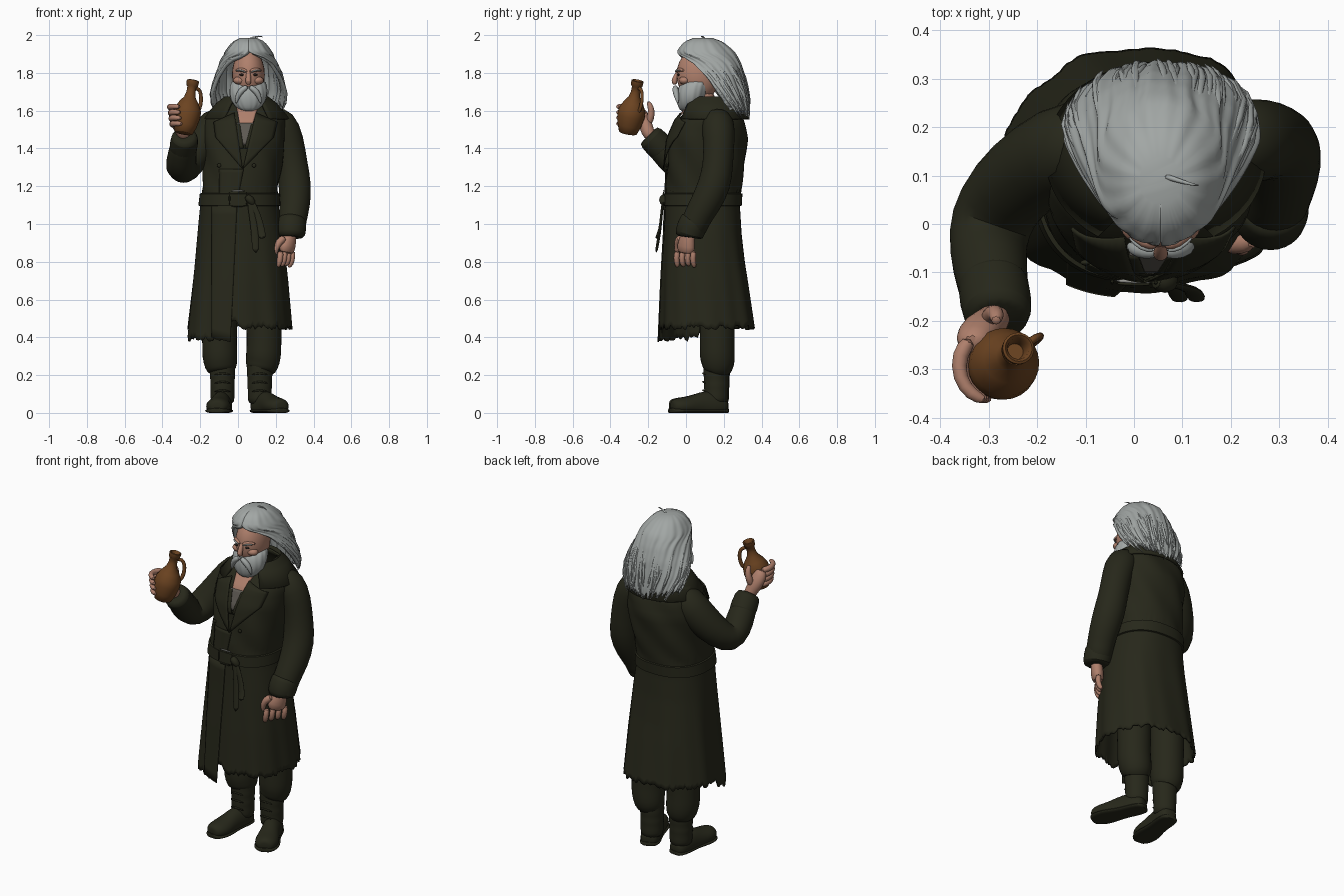
import bpy, bmesh, math, random
from mathutils import Vector as V
random.seed(4)

def material(name, c):
    m = bpy.data.materials.new(name)
    m.diffuse_color = (*c, 1)
    return m

CLOTH = material("dark olive cloth", (0.020, 0.0205, 0.0105))
HAIR = material("grey hair", (0.36, 0.385, 0.375))
SKIN = material("skin", (0.43, 0.215, 0.15))
CLAY = material("brown clay", (0.15, 0.057, 0.015))
SHIRT = material("grey shirt", (0.11, 0.10, 0.085))
METAL = material("buckle metal", (0.30, 0.30, 0.28))
DARK = material("dark eyes", (0.03, 0.02, 0.015))

def finish(name, verts, faces, mat, sub=0, thick=0, angle=60):
    me = bpy.data.meshes.new(name)
    me.from_pydata([tuple(v) for v in verts], [], faces)
    bm = bmesh.new(); bm.from_mesh(me)
    bmesh.ops.recalc_face_normals(bm, faces=bm.faces)
    bm.to_mesh(me); bm.free()
    me.materials.append(mat)
    ob = bpy.data.objects.new(name, me)
    bpy.context.collection.objects.link(ob)
    if thick:
        s = ob.modifiers.new("thickness", 'SOLIDIFY'); s.thickness = thick; s.offset = -1
    if sub:
        ob.modifiers.new("smooth", 'SUBSURF').levels = sub
        ob.modifiers["smooth"].render_levels = sub
    bpy.ops.object.select_all(action='DESELECT')
    ob.select_set(True); bpy.context.view_layer.objects.active = ob
    bpy.ops.object.shade_smooth_by_angle(angle=math.radians(angle))
    return ob

def grid(name, rows, mat, closed=True, caps=(False, False), **kw):
    """Skin equal-length rows of points into a quad surface."""
    n = len(rows[0]); verts = [p for r in rows for p in r]; faces = []
    for i in range(len(rows) - 1):
        for j in range(n if closed else n - 1):
            k = (j + 1) % n
            faces.append((i*n + j, i*n + k, i*n + n + k, i*n + n + j))
    if caps[0]: faces.append(tuple(range(n)))
    if caps[1]: faces.append(tuple(range(len(verts) - n, len(verts))))
    return finish(name, verts, faces, mat, **kw)

def tube(name, pts, radii, mat, n=12, sub=1, ref=None, floor=None, axis=None):
    """Tube along a path; each radius is a number or (along ref, across)."""
    pts = [V(p) for p in pts]; rows = []
    ref = V(ref) if ref else None
    for i, p in enumerate(pts):
        t = axis or (pts[min(i + 1, len(pts) - 1)] - pts[max(i - 1, 0)]).normalized()
        if ref is None: ref = V((0, 1, 0)) if abs(t.y) < 0.8 else V((0, 0, 1))
        ref = (ref - t * ref.dot(t)).normalized()
        b = t.cross(ref); r = radii[i]
        ra, rb = r if isinstance(r, tuple) else (r, r)
        row = [p + ref*ra*math.cos(a) + b*rb*math.sin(a) for a in (2*math.pi*k/n for k in range(n))]
        if floor is not None:
            for q in row: q.z = max(q.z, floor)
        rows.append(row)
    return grid(name, rows, mat, caps=(True, True), sub=sub)

def ball(name, c, s, mat, n=24):
    rows = [[(c[0] + s[0]*math.sin(a)*math.cos(b), c[1] + s[1]*math.sin(a)*math.sin(b), c[2] - s[2]*math.cos(a))
             for b in (2*math.pi*j/n for j in range(n))] for a in (math.pi*(i + .15)/(n/2 + .3) for i in range(n//2 + 1))]
    return grid(name, rows, mat, caps=(True, True))

def lerp_table(tab, z):
    tab = sorted(tab)
    z = min(max(z, tab[0][0]), tab[-1][0])
    for a, b in zip(tab, tab[1:]):
        if z <= b[0]:
            f = (z - a[0]) / (b[0] - a[0])
            return [p + (q - p)*f for p, q in zip(a[1:], b[1:])]

# ---- coat body: z, x min, x max, y front, y back
COAT = [(.36, -.278, .288, -.145, .36), (.70, -.24, .262, -.13, .325), (.95, -.215, .238, -.115, .295),
        (1.10, -.20, .215, -.11, .285), (1.18, -.19, .21, -.105, .29), (1.30, -.185, .23, -.10, .31),
        (1.45, -.185, .25, -.085, .325), (1.55, -.175, .255, -.045, .31), (1.62, -.13, .21, .01, .275),
        (1.67, -.05, .145, .05, .235)]
P = 2.35

def coat_pt(a, z, off=0):
    x0, x1, y0, y1 = lerp_table(COAT, z)
    c, s = math.cos(a), math.sin(a)
    fold = max(0, 1.05 - z)*.008*(math.sin(7*a + 1) + .6*math.sin(13*a + 3*z))
    fold += max(0, .8 - z)*.05*max(0, math.cos(a - 1.35))**8      # back pleat
    fold += .004*math.sin(6*a + 25*z)*(z > 1.17)
    return V(((x0 + x1)/2 + ((x1 - x0)/2 + off + fold)*math.copysign(abs(c)**(2/P), c),
              (y0 + y1)/2 + ((y1 - y0)/2 + off + fold)*math.copysign(abs(s)**(2/P), s), z))

N = 144
hems = []
for j in range(N):
    p = coat_pt(2*math.pi*j/N, .44)
    hem = .395 if p.y < .07 and p.x < -.07 else (.50 if p.y < 0 and p.x < 0 else .455)
    hems.append(hem + random.uniform(-.016, .012))
grid("coat_body", [[coat_pt(2*math.pi*j/N, hems[j] + (1.67 - hems[j])*i/44) for j in range(N)] for i in range(45)],
     CLOTH, thick=.012)

# ---- flat pieces laid on the coat front
def surf(x, z, off):
    x0, x1, y0, y1 = lerp_table(COAT, z)
    u = min(abs(x - (x0 + x1)/2) / ((x1 - x0)/2), .99)
    return V((x, (y0 + y1)/2 - ((y1 - y0)/2 + off)*(1 - u**P)**(1/P), z))

def patch(name, c, mat, off, n=8, thick=.006):
    c = [V(q) for q in c]
    rows = []
    for i in range(n + 1):
        a, b = c[0].lerp(c[3], i/n), c[1].lerp(c[2], i/n)
        rows.append([surf(*a.lerp(b, j/n), off) for j in range(n + 1)])
    return grid(name, rows, mat, closed=False, thick=thick)

patch("bare_chest", [(-.01, 1.63), (.11, 1.63), (.075, 1.52), (.01, 1.52)], SKIN, .012)
patch("shirt_front", [(-.01, 1.535), (.09, 1.535), (.05, 1.42), (.02, 1.42)], SHIRT, .014)
patch("right_lapel", [(-.02, 1.59), (-.13, 1.54), (-.12, 1.46), (.025, 1.29)], CLOTH, .022)
patch("left_lapel", [(.095, 1.59), (.21, 1.54), (.19, 1.46), (.025, 1.29)], CLOTH, .020)
patch("left_lapel_base", [(.07, 1.53), (.16, 1.53), (.12, 1.40), (.035, 1.40)], CLOTH, .016)
patch("right_lapel_base", [(.01, 1.53), (-.09, 1.53), (-.06, 1.40), (.03, 1.40)], CLOTH, .018)
patch("front_overlap", [(-.10, 1.29), (.03, 1.29), (.0, 1.14), (-.10, 1.14)], CLOTH, .009)
patch("skirt_overlap", [(-.14, 1.10), (-.005, 1.10), (-.04, .375), (-.14, .40)], CLOTH, .008, n=14)
for i, (x, z) in enumerate([(.085, 1.31), (-.10, 1.31)]):
    ball(f"button_{i}", surf(x, z, .010), (.011, .006, .011), CLOTH, 12)

# ---- turned-down collar
rows = []
for x, y, z, gap in [(.095, .10, 1.655, .5), (.115, .125, 1.675, .5), (.16, .155, 1.64, .55), (.228, .195, 1.56, .55)]:
    rows.append([(.045 + x*math.cos(a), .14 + y*math.sin(a), z)
                 for a in (-math.pi/2 + gap + (2*math.pi - 2*gap)*k/40 for k in range(41))])
grid("collar", rows, CLOTH, closed=False, thick=.012)

# ---- belt, buckle and hanging ends
grid("belt", [[coat_pt(2*math.pi*j/72, z, o) for j in range(72)] for z, o in
              [(1.095, .002), (1.098, .010), (1.16, .010), (1.163, .002)]], CLOTH)
for i, (a, b) in enumerate([((-.045, 1.175), (.045, 1.175)), ((-.045, 1.095), (.045, 1.095)),
                            ((-.045, 1.175), (-.045, 1.095)), ((.045, 1.175), (.045, 1.095))]):
    tube(f"buckle_bar_{i}", [surf(*a, .016), surf(*b, .016)], [.005]*2, METAL if i == 0 else CLOTH, n=8)
tube("belt_knot", [(.04, -.118, 1.15), (.065, -.125, 1.13), (.085, -.115, 1.10)], [.015, .024, .015], CLOTH)
for i, (x, z) in enumerate([(.09, .84), (.125, .92)]):
    tube(f"belt_end_{i}", [(.06, -.12, 1.14), (.075 + i*.03, -.13, 1.05), (x, -.138, .96), (x + .005, -.16, z)],
         [(.007, .016), (.007, .018), (.008, .02), (.009, .022)], CLOTH)

# ---- sleeves with turned cuffs
tube("left_sleeve", [(.16, .16, 1.575), (.23, .17, 1.54), (.268, .175, 1.44), (.288, .17, 1.32), (.302, .155, 1.21),
                     (.302, .10, 1.10), (.288, .05, 1.02), (.28, .025, .94)],
     [.06, .092, .085, .081, .09, .083, .074, .078], CLOTH, n=16)
tube("left_cuff", [(.287, .05, 1.03), (.286, .045, 1.02), (.279, .012, .935), (.279, .012, .93)], [.07, .080, .081, .06], CLOTH, n=16)
tube("right_sleeve", [(-.05, .17, 1.56), (-.12, .165, 1.53), (-.19, .13, 1.43), (-.262, .07, 1.33), (-.30, .0, 1.28),
                      (-.302, -.06, 1.325), (-.292, -.12, 1.39), (-.282, -.185, 1.455)],
     [.07, .10, .095, .09, .088, .083, .074, .07], CLOTH, n=16)
tube("right_cuff", [(-.292, -.11, 1.382), (-.292, -.115, 1.387), (-.28, -.195, 1.467), (-.28, -.198, 1.47)], [.06, .078, .074, .055], CLOTH, n=16)

# ---- left hand, hanging
tube("left_palm", [(.28, .015, .97), (.274, .008, .93), (.262, .0, .885), (.255, -.002, .84)],
     [(.034, .03), (.042, .034), (.056, .038), (.052, .032)], SKIN, ref=(.6, .8, 0))
for i in range(4):
    x, y = .226 + .021*i, -.044 + .029*i
    tube(f"left_finger_{i}", [(x, y, .86), (x - .002, y - .008, .82), (x - .008, y - .004, .79), (x - .022, y + .004, .77 + .006*(i % 3))],
         [.018, .017, .016, .011], SKIN, n=8)
tube("left_thumb", [(.25, -.03, .93), (.215, -.045, .905), (.198, -.047, .865), (.193, -.042, .825)], [.024, .021, .017, .011], SKIN, n=8)

# ---- right hand, gripping the jug
tube("right_palm", [(-.282, -.18, 1.455), (-.293, -.205, 1.49), (-.315, -.215, 1.535), (-.332, -.24, 1.59), (-.332, -.25, 1.615)],
     [.034, .036, (.038, .045), (.032, .042), .022], SKIN)
for i in range(4):
    z = 1.525 + .03*i
    tube(f"right_finger_{i}", [(-.268 - .004*i + r*math.cos(a), -.288 + r*math.sin(a), z + dz) for r, a, dz in
         ((.076, 2.4, 0), (.084, 2.9, .002), (.087, 3.5, .006), (.086, 4.0, .008), (.081, 4.4, .005))],
         [.018, .019, .017, .016, .010], SKIN, n=8)
tube("right_thumb", [(-.30, -.198, 1.53), (-.29, -.183, 1.58), (-.283, -.185, 1.62), (-.285, -.203, 1.65)], [.024, .021, .018, .011], SKIN, n=8)

# ---- jug, tilted, with a loop handle and open mouth
base, top = V((-.288, -.308, 1.48)), V((-.238, -.256, 1.76))
prof = [(0, .042), (.01, .048), (.15, .063), (.33, .073), (.45, .071), (.58, .052), (.68, .031), (.78, .024), (.88, .024),
        (.9, .031), (.99, .033), (1, .028), (.98, .022), (.85, .017)]
tube("jug", [base.lerp(top, t) for t, r in prof], [r for t, r in prof], CLAY, n=24, sub=0, axis=(top - base).normalized())
side = V((.75, .5, -.2)).normalized()
tube("jug_handle", [base.lerp(top, t) + side*d for t, d in ((.86, .02), (.88, .045), (.80, .064), (.66, .074), (.54, .073), (.44, .063))],
     [(.009, .012)]*6, CLAY, n=8)

# ---- trousers and boots
for side_name, knee, ank, heel, toe in [("right", (-.098, .165), (-.082, .16), (-.078, .225), (-.112, -.09)),
                                        ("left", (.138, .165), (.115, .155), (.10, .215), (.23, -.075))]:
    kx, ky, ax, ay = *knee, *ank
    tube(side_name + "_trouser", [(kx*.9, ky, .85), (kx, ky, .60), (kx, ky, .42), (kx, ky, .36), (kx*.98, ky, .30), ((kx + ax)/2, ky + .005, .25), (ax, ay, .225), (ax, ay, .215)],
         [.10, .097, .095, .093, .096, .088, .078, .055], CLOTH, n=16)
    tube(side_name + "_boot_shaft", [(ax, ay + .005, z) for z in (.26, .25, .225, .20, .17, .145, .12, .08, .04)],
         [.06, .072, .067, .07, .064, .068, .063, .066, .06], CLOTH, n=16)
    h, t = V((*heel, .035)), V((*toe, .035))
    tube(side_name + "_boot_foot", [h.lerp(t, f) for f in (0, .05, .2, .4, .6, .75, .9, .98, 1)],
         [(.03, .03), (.05, .05), (.075, .058), (.085, .054), (.062, .06), (.05, .068), (.045, .062), (.035, .042), (.02, .025)],
         CLOTH, n=16, ref=(0, 0, 1), floor=.004)
    h.z = t.z = .011
    tube(side_name + "_sole", [h.lerp(t, f) for f in (-.01, .04, .2, .42, .6, .75, .9, .99, 1.01)],
         [(.016, w) for w in (.03, .054, .062, .056, .066, .074, .067, .045, .028)], CLOTH, n=16, ref=(0, 0, 1), floor=0)
    for i in range(3):
        tube(f"{side_name}_lace_{i}", [(ax - .045, ay - .05, .11 + .045*i), (ax, ay - .072, .125 + .045*i), (ax + .045, ay - .05, .11 + .045*i)],
             [.006]*3, CLOTH, n=6)

# ---- head and face
CX = .055
tube("neck", [(.05, .13, 1.52), (.05, .10, 1.60), (CX, .08, 1.74)], [.075, .065, .065], SKIN)
ball("head", (CX, .065, 1.79), (.087, .115, .14), SKIN)
tube("nose", [(CX, -.035, 1.815), (CX, -.052, 1.785), (CX, -.065, 1.755), (CX, -.055, 1.738)], [.011, .013, .018, .012], SKIN, n=10)
for s in (-1, 1):
    tube(f"brow_ridge_{s}", [(CX + s*.005, -.043, 1.805), (CX + s*.035, -.042, 1.82), (CX + s*.072, -.008, 1.812)], [.012, .013, .008], SKIN, n=8)
    tube(f"brow_{s}", [(CX + s*.012, -.055, 1.802), (CX + s*.04, -.053, 1.817), (CX + s*.068, -.025, 1.812)], [.004, .006, .003], HAIR, n=8)
    ball(f"eye_{s}", (CX + s*.035, -.04, 1.790), (.014, .007, .006), DARK, 12)
    ball(f"cheek_{s}", (CX + s*.045, -.008, 1.76), (.036, .03, .022), SKIN, 16)
    tube(f"moustache_{s}", [(CX + s*.002, -.055, 1.728), (CX + s*.03, -.058, 1.715), (CX + s*.058, -.050, 1.68), (CX + s*.066, -.043, 1.635)],
         [.012, .018, .016, .004], HAIR, n=10)

# ---- beard
BEARD = [(1.595, .03, .025, .0), (1.615, .065, .05, .01), (1.65, .092, .075, .025), (1.69, .102, .083, .032),
         (1.73, .098, .085, .045), (1.77, .088, .07, .065)]
grid("beard", [[(CX + rx*(1 + .02*math.sin(15*a + 30*z))*math.cos(a), cy + ry*(1 + .02*math.sin(15*a + 30*z))*math.sin(a), z)
                for a in (2*math.pi*j/72 for j in range(72))] for z, rx, ry, cy in BEARD], HAIR, caps=(True, True), sub=1)

# ---- long swept-back hair: z, half width, y front, y back, half sweep in degrees
MANE = [(1.985, .045, .04, .14, 180), (1.965, .085, -.01, .195, 180), (1.92, .12, -.045, .25, 180), (1.90, .132, -.045, .265, 172),
        (1.88, .14, -.035, .275, 145), (1.85, .152, -.028, .29, 125), (1.78, .178, -.005, .312, 106), (1.70, .20, .02, .325, 90),
        (1.62, .20, .05, .335, 72), (1.54, .17, .10, .335, 55)]

def mane_pt(u, z, off=0):
    a, y0, y1, sweep = lerp_table(MANE, z)
    th = u*math.radians(sweep)
    k = 1 + .014*math.sin(31*u + 5*z) + .012*math.sin(53*u + 3*z) + .012*math.sin(17*u - 6*z) + off
    return V((.055 + a*k*math.sin(th), (y0 + y1)/2 + (y1 - y0)/2*k*math.cos(th), z))

M = 120
ends = [1.575 + .05*abs(2*j/M - 1) + random.uniform(-.022, .022) for j in range(M + 1)]
grid("hair", [[mane_pt(2*j/M - 1, 1.985 - (1.985 - ends[j])*i/26) for j in range(M + 1)] for i in range(27)],
     HAIR, closed=False, caps=(True, False), thick=.02)
for i in range(44):
    u = random.uniform(-.98, .98)
    z0, z1, flare = random.uniform(1.78, 1.93), random.uniform(1.55, 1.64), random.uniform(0, .06)
    tube(f"hair_lock_{i}", [mane_pt(u + .03*math.sin(3*f + i), z0 + (z1 - z0)*f, flare*f*f - .07*(1 - f)**2) for f in (0, .2, .4, .6, .8, 1)],
         [.002, .006, .008, .008, .006, .001], HAIR, n=6, sub=0)
tube("top_wisp", [(.06, .10, 1.98), (.09, .09, 1.99), (.125, .08, 1.997), (.135, .08, 1.985)], [.008, .006, .003, .001], HAIR, n=6)
